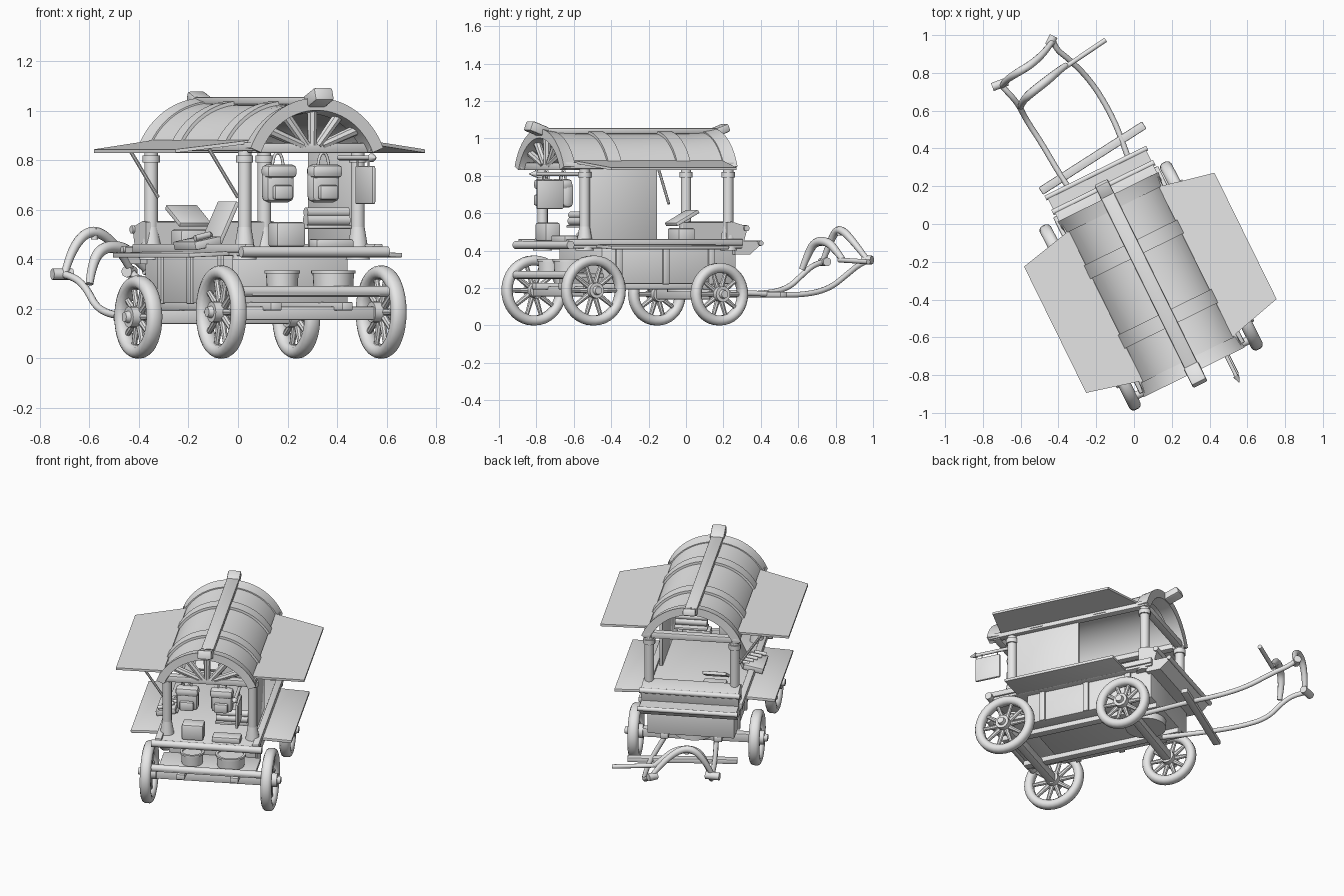
import bpy, bmesh, math
from mathutils import Matrix, Vector

if "Cube" in bpy.data.objects:
    bpy.data.objects.remove(bpy.data.objects["Cube"])

grey = bpy.data.materials.new("plain grey")
grey.diffuse_color = (0.8, 0.8, 0.8, 1)
grey.use_nodes = True
grey.node_tree.nodes["Principled BSDF"].inputs["Base Color"].default_value = grey.diffuse_color

# The cart stands turned on the ground; the front axle is steered a little more
CART = Matrix.Rotation(math.radians(26.2), 4, 'Z') @ Matrix.Translation((-0.06, 0, 0))
STEER = CART @ Matrix.Translation((-0.01, 0.047, 0)) @ Matrix.Rotation(math.radians(1.4), 4, 'Z')
WORLD = Matrix.Identity(4)


def shade(ob, angle):
    bpy.ops.object.select_all(action='DESELECT')
    ob.select_set(True)
    bpy.context.view_layer.objects.active = ob
    if ob.type == 'CURVE':
        bpy.ops.object.convert(target='MESH')
    bpy.ops.object.shade_smooth_by_angle(angle=math.radians(angle))


def finish(name, bm, frame=CART, angle=35):
    bmesh.ops.recalc_face_normals(bm, faces=bm.faces)
    bm.transform(frame)
    me = bpy.data.meshes.new(name)
    bm.to_mesh(me)
    bm.free()
    me.materials.append(grey)
    ob = bpy.data.objects.new(name, me)
    bpy.context.collection.objects.link(ob)
    shade(ob, angle)


def box(name, c, s, tilt=(0, 0, 0), bevel=0.006, frame=CART):
    bm = bmesh.new()
    bmesh.ops.create_cube(bm, size=1)
    bm.transform(Matrix.Diagonal((*s, 1)))
    bmesh.ops.bevel(bm, geom=bm.edges[:], offset=bevel, segments=2, affect='EDGES', profile=0.5)
    rot = Matrix.Rotation(tilt[2], 4, 'Z') @ Matrix.Rotation(tilt[1], 4, 'Y') @ Matrix.Rotation(tilt[0], 4, 'X')
    bm.transform(Matrix.Translation(c) @ rot)
    finish(name, bm, frame)


def slab(name, outline, shift):
    """Flat outline thickened by a shift."""
    bm = bmesh.new()
    face = bm.faces.new([bm.verts.new(co) for co in outline])
    out = bmesh.ops.extrude_face_region(bm, geom=[face])
    bmesh.ops.translate(bm, vec=shift, verts=[v for v in out['geom'] if isinstance(v, bmesh.types.BMVert)])
    finish(name, bm)


def rod(name, p, q, r1, r2=None, seg=14, frame=CART):
    p, q = Vector(p), Vector(q)
    bm = bmesh.new()
    bmesh.ops.create_cone(bm, cap_ends=True, segments=seg, radius1=r1, radius2=r1 if r2 is None else r2,
                          depth=(q - p).length)
    bm.transform(Matrix.Translation((p + q) / 2) @ (q - p).to_track_quat('Z', 'Y').to_matrix().to_4x4())
    finish(name, bm, frame)


def lathe(name, profile, mat, seg=36, frame=CART):
    """Closed (radius, axial) profile spun about local x."""
    bm = bmesh.new()
    rings = [[bm.verts.new((a, r * math.cos(t), r * math.sin(t))) for r, a in profile]
             for t in (2 * math.pi * i / seg for i in range(seg))]
    n = len(profile)
    for i in range(seg):
        for j in range(n):
            A, B = rings[i], rings[(i + 1) % seg]
            bm.faces.new((A[j], A[(j + 1) % n], B[(j + 1) % n], B[j]))
    bm.transform(mat)
    finish(name, bm, frame, 50)


def bent(name, pts, r, radii=None, frame=WORLD):
    """Round bar along a smooth path."""
    cu = bpy.data.curves.new(name, 'CURVE')
    cu.dimensions, cu.bevel_depth, cu.bevel_resolution, cu.use_fill_caps = '3D', r, 3, True
    sp = cu.splines.new('NURBS')
    sp.points.add(len(pts) - 1)
    for i, (pt, co) in enumerate(zip(sp.points, pts)):
        pt.co = (*(frame @ Vector(co)), 1)
        pt.radius = radii[i] if radii else 1
    sp.use_endpoint_u, sp.order_u, sp.resolution_u = True, 3, 5
    ob = bpy.data.objects.new(name, cu)
    bpy.context.collection.objects.link(ob)
    cu.materials.append(grey)
    shade(ob, 40)


def arch(name, stations, t, z0=0.85, seg=28):
    """Barrel shell lofted along y through (y, half width, height) stations."""
    bm, rows = bmesh.new(), []
    for y, a, h in stations:
        R = (a * a + h * h) / (2 * h)
        half = math.atan2(a, R - h)
        angles = [half * (2 * i / seg - 1) for i in range(seg + 1)]
        rows.append([[bm.verts.new(((R - d) * math.sin(w), y, z0 + h - R + (R - d) * math.cos(w)))
                      for w in angles] for d in (0, t)])
    for A, B in zip(rows, rows[1:]):
        for k in (0, 1):
            for i in range(seg):
                bm.faces.new((A[k][i], A[k][i + 1], B[k][i + 1], B[k][i]))
        for i in (0, seg):
            bm.faces.new((A[0][i], A[1][i], B[1][i], B[0][i]))
    for R in (rows[0], rows[-1]):
        for i in range(seg):
            bm.faces.new((R[0][i], R[0][i + 1], R[1][i + 1], R[1][i]))
    finish(name, bm)


# Wheels and axles
def wheel(side, y, r, frame):
    x, w = side * 0.36, 0.033
    at = Matrix.Translation((x, y, r))
    lathe("wheel_rim", [(r, -w * .4), (r, w * .4), (r - .008, w * .8), (r - .022, w), (r - .04, w * .9),
                        (r - .052, w * .5), (r - .052, -w * .5), (r - .04, -w * .9), (r - .022, -w),
                        (r - .008, -w * .8)], at, frame=frame)
    c = Vector((x, y, r))
    for i in range(10):
        t = 2 * math.pi * i / 10
        d = Vector((0, math.cos(t), math.sin(t)))
        rod("wheel_spoke", c + d * .03, c + d * (r - .045), .015, .011, 8, frame)
    rod("wheel_hub", (x - .045, y, r), (x + .045, y, r), .042, seg=20, frame=frame)
    rod("hub_cap", (x + side * .04, y, r), (x + side * .065, y, r), .026, .02, 16, frame)


for s in (-1, 1):
    wheel(s, -0.70, 0.187, CART)
    wheel(s, 0, 0.167, STEER)
box("rear_axle", (0, -.70, .182), (.68, .05, .055))
box("steered_axle", (0, 0, .167), (.68, .05, .055), frame=STEER)
rod("turntable", (0, .05, .18), (0, .05, .24), .12, seg=24)

# Lower body, deck and counters
box("body", (0, -.20, .325), (.52, .80, .205))
box("deck", (0, -.305, .43), (.60, 1.05, .035))
box("lower_shelf", (0, -.72, .265), (.58, .24, .025))
for z in (.27, .43):
    rod("end_rail", (-.33, -.82, z), (.33, -.82, z), .022)
for s in (-1, 1):
    for y in (-.5, -.22, .05):
        box("body_strap", (s * .262, y, .325), (.02, .035, .21), bevel=.003)
    box("side_rail", (s * .29, -.3, .445), (.04, 1.04, .035))
    box("chassis_beam", (s * .16, -.3, .21), (.05, 1.0, .035))
    box("counter", (s * .385, -.30, .42), (.19, .70, .018), (0, s * .04, 0), .003)

# Posts with flared feet, eave beams and tapering awnings
for s in (-1, 1):
    for y in (-.70, .155):
        rod("post", (s * .255, y, .44), (s * .255, y, .86), .028)
        rod("post_foot", (s * .255, y, .40), (s * .255, y, .53), .05, .028)
        rod("post_collar", (s * .255, y, .79), (s * .255, y, .82), .036)
    box("eave_beam", (s * .265, -.325, .855), (.045, 1.03, .035))
    slab("awning", [(s * .265, -.765, .867), (s * .562, -.69, .830), (s * .562, .055, .830), (s * .265, .12, .867)],
         (0, 0, .014))
for y in (-.67, .06):
    rod("awning_strut", (-.27, y, .65), (-.40, y, .845), .008, seg=8)
for y in (-.79, .155):
    box("cross_beam", (0, y, .85), (.56, .045, .04))
box("side_wall", (.25, -.47, .64), (.02, .40, .40), bevel=.003)

# Barrel roof with bands, rims, gable fan and ridge
arch("roof", [(-.83, .282, .185), (-.6, .276, .175), (0, .276, .175), (.18, .282, .185)], .02)
for y in (-.53, -.12):
    arch("roof_band", [(y - .04, .290, .190), (y + .04, .290, .190)], .02)
for y, d in ((-.81, -1), (.155, 1)):
    arch("roof_rim", [(y - d * .04, .288, .188), (y, .292, .194), (y + d * .035, .298, .202)], .05)
for k in range(1, 6):
    t = math.pi * k / 6
    rod("gable_spoke", (.05 * math.cos(t), -.80, .86),
        (.25 * math.cos(t), -.80, .85 + .16 * math.sin(t)), .018, .022, 8)
box("ridge", (0, -.315, 1.04), (.075, 1.08, .03))
box("ridge_tip", (0, -.86, 1.05), (.085, .11, .055), (-.35, 0, 0), .01)
box("ridge_tip", (0, .225, 1.042), (.078, .10, .045), (.35, 0, 0), .01)

# Driver bench and footboard
slab("bench_seat", [(-.29, y, z) for y, z in ((.13, .44), (.13, .55), (.16, .555), (.25, .53), (.25, .51), (.23, .44))],
     (.58, 0, 0))
slab("footboard", [(-.29, y, z) for y, z in ((.18, .38), (.18, .45), (.33, .45), (.335, .435), (.27, .38))],
     (.58, 0, 0))
rod("bench_edge", (-.30, .245, .52), (.30, .245, .52), .016)
rod("footboard_edge", (-.30, .33, .44), (.30, .33, .44), .014)

# Swing bar, shafts and yoke
box("swing_bar", (.017, .41, .165), (.65, .045, .03), (0, 0, .112))
bent("left_shaft", [(-.22, 0, .18), (-.38, .24, .17), (-.49, .43, .17), (-.57, .55, .2),
                    (-.61, .63, .28), (-.66, .69, .33), (-.71, .74, .34)], .015)
bent("right_shaft", [(.05, .12, .18), (-.06, .44, .17), (-.13, .6, .16), (-.23, .76, .19),
                     (-.34, .87, .28), (-.42, .93, .33), (-.43, .98, .35)], .015)
ease = [.8, 1, 1.2, 1.2, 1, .8]
bent("yoke_bow", [(-.70, .73, .34), (-.68, .76, .42), (-.62, .80, .51), (-.55, .84, .51),
                  (-.47, .91, .43), (-.43, .97, .35)], .018, ease)
bent("collar_bow", [(-.60, .62, .30), (-.59, .65, .38), (-.55, .69, .45), (-.46, .76, .45),
                    (-.40, .81, .39), (-.36, .84, .35)], .02, ease)
rod("yoke_stick", (-.38, .82, .35), (-.15, .975, .34), .013, frame=WORLD)
rod("left_knob", (-.75, .725, .34), (-.67, .755, .34), .023, frame=WORLD)
rod("right_knob", (-.45, .945, .35), (-.425, .995, .35), .023, frame=WORLD)
rod("yoke_pin", (-.58, .82, .48), (-.58, .82, .525), .014, frame=WORLD)

# Hanging packs and sign on the open end
for x in (-.125, .08):
    box("backpack", (x, -.74, .70), (.13, .07, .14), bevel=.025)
    box("pack_flap", (x, -.752, .755), (.138, .075, .055), bevel=.02)
    box("pack_pocket", (x, -.785, .67), (.085, .03, .06), bevel=.012)
    bent("pack_loop", [(x - .025, -.74, .77), (x - .02, -.74, .83), (x + .02, -.74, .83), (x + .025, -.74, .77)],
         .006, frame=CART)
rod("sign_rod", (.19, -.66, .81), (.19, -.96, .81), .01)
rod("sign_rod_tip", (.19, -.96, .81), (.19, -1.0, .81), .018, .002)
box("hanging_sign", (.20, -.88, .70), (.018, .16, .155), bevel=.008)
for y in (-.92, -.82):
    rod("sign_cord", (.195, y, .77), (.195, y, .81), .004, seg=6)

# Goods on the deck, shelf and counter
box("goods_box", (-.09, -.75, .50), (.13, .09, .10), bevel=.012)
box("goods_tray", (.11, -.75, .462), (.17, .08, .04), bevel=.01)
box("blanket_board", (.13, -.66, .53), (.20, .08, .015))
for z, r in ((.558, .024), (.59, .02)):
    rod("rolled_blanket", (.035, -.67, z), (.225, -.67, z), r)
for x, w in ((-.10, .062), (.13, .08)):
    rod("pot", (x, -.73, .28), (x, -.73, .345), w, w + .004, 24)
    lathe("pot_lip", [(w + .01, 0), (w + .01, .012), (w - .004, .012), (w - .004, 0)],
          Matrix.Translation((x, -.73, .355)) @ Matrix.Rotation(math.pi / 2, 4, 'Y'), 24)
box("display_board", (-.20, -.36, .545), (.018, .17, .19), (0, .45, 0), .004)
box("goods_crate", (-.30, -.36, .465), (.12, .20, .035), (0, -.2, 0))
for i in range(5):
    rod("small_ware", (-.35 + .02 * i, -.44 + .035 * i, .485), (-.28 + .02 * i, -.43 + .035 * i, .50), .012)
box("inner_chest", (-.12, .06, .48), (.14, .10, .08), bevel=.01)
box("lean_board", (-.13, .07, .575), (.14, .15, .02), (.5, 0, 0), .003)
